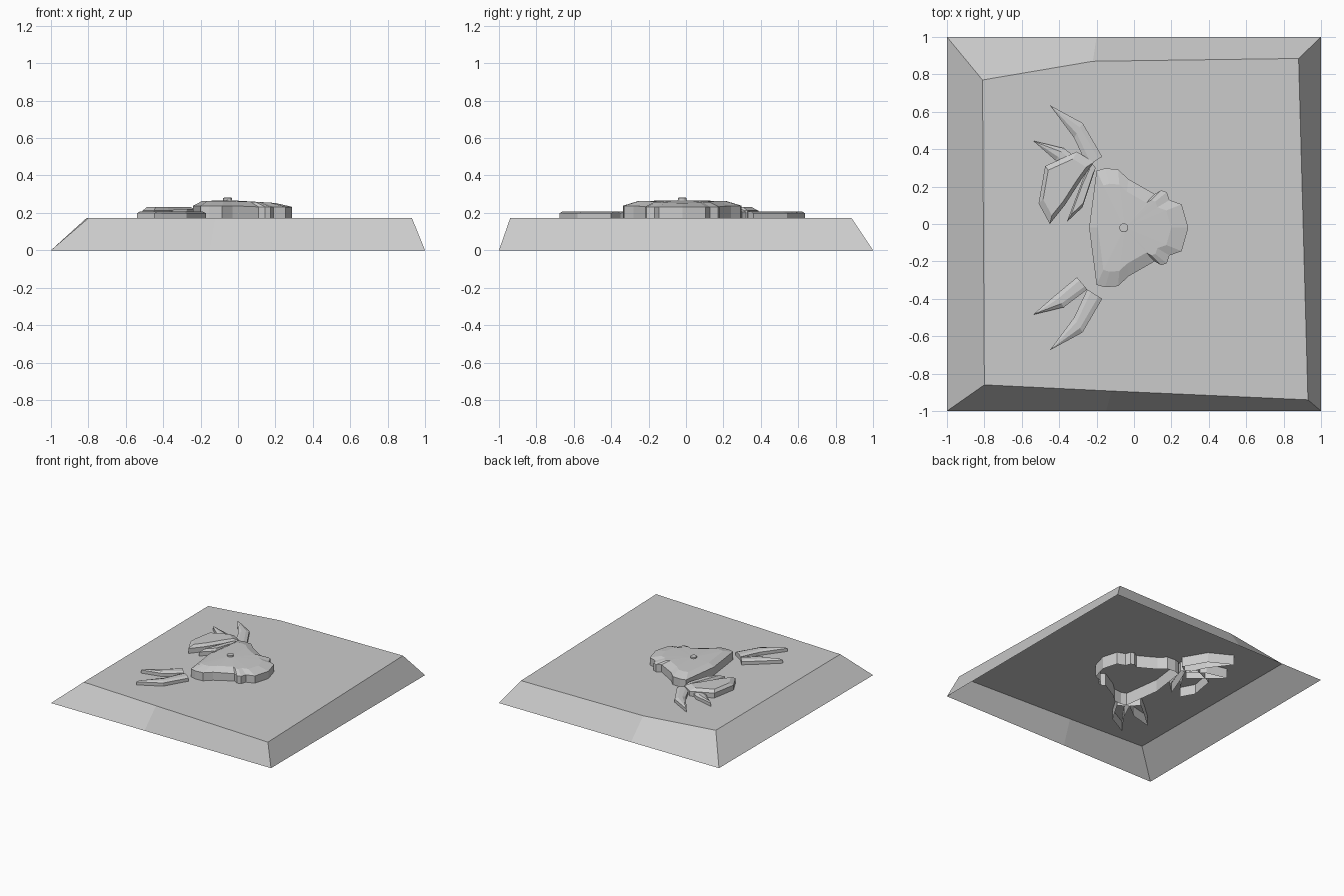
import bpy
import math
from mathutils import Vector

if "Cube" in bpy.data.objects:
    bpy.data.objects.remove(bpy.data.objects["Cube"])

AXIS_Y = -0.02   # symmetry line of the animal


def make(name, verts, faces):
    me = bpy.data.meshes.new(name)
    me.from_pydata([tuple(v) for v in verts], [], faces)
    me.update()
    ob = bpy.data.objects.new(name, me)
    bpy.context.collection.objects.link(ob)
    return ob


def slab(name, rim, top, z_low, peak=None):
    """Open-bottomed wall up to a rim, sloped band to a top loop, then cap or fan."""
    n = len(rim)
    area = sum(rim[i][0] * rim[(i + 1) % n][1] - rim[(i + 1) % n][0] * rim[i][1] for i in range(n))
    if area < 0:
        rim, top = rim[::-1], top[::-1]
    verts = [(p[0], p[1], z_low) for p in rim] + list(rim) + list(top)
    faces = []
    for k in (0, n):
        for i in range(n):
            j = (i + 1) % n
            faces.append((k + i, k + j, k + n + j, k + n + i))
    if peak:
        verts.append(peak)
        faces += [(2 * n + i, 2 * n + (i + 1) % n, 3 * n) for i in range(n)]
    else:
        faces.append(tuple(range(2 * n, 3 * n)))
    return make(name, verts, faces)


def shrink(pts, centre, f, z):
    c = Vector(centre)
    return [((c.lerp(Vector(p[:2]), f)).x, (c.lerp(Vector(p[:2]), f)).y, z) for p in pts]


# Sand base: hollow, irregular top, creased long sides
bottom = [(-1, -1), (-0.15, -1), (1, -1), (1, 1), (-0.2, 1), (-1, 1)]
top = [(-0.8, -0.86), (-0.12, -0.893), (0.93, -0.94), (0.88, 0.885), (-0.22, 0.87), (-0.81, 0.77)]
make("sand_base",
     [(x, y, 0) for x, y in bottom] + [(x, y, 0.172) for x, y in top],
     [(i, (i + 1) % 6, 6 + (i + 1) % 6, 6 + i) for i in range(6)] + [tuple(range(6, 12))])

# Shell: half outline mirrored about the animal's axis
half = [(0.29, 0.0), (0.255, 0.125), (0.19, 0.148), (0.175, 0.19), (0.145, 0.2), (0.11, 0.18),
        (-0.03, 0.26), (-0.085, 0.312), (-0.155, 0.318), (-0.2, 0.305), (-0.24, 0.0)]
outline = [(x, AXIS_Y + y) for x, y in half]
outline += [(x, AXIS_Y - y) for x, y in half[-2:0:-1]]
rim = [(x, y, 0.238 if x < 0.1 else 0.232) for x, y in outline]
inner = [(x, y, 0.263 - 0.05 * max(0, x)) for x, y, z in shrink(outline, (-0.06, AXIS_Y), 0.74, 0)]
slab("shell", rim, inner, 0.07, (-0.05, AXIS_Y, 0.268))

# Small knob on the shell
n = 12
ring = [(-0.055 + 0.024 * math.cos(2 * math.pi * i / n), AXIS_Y + 0.024 * math.sin(2 * math.pi * i / n))
        for i in range(n)]
slab("shell_knob", [(x, y, 0.279) for x, y in ring],
     shrink(ring, (-0.055, AXIS_Y), 0.85, 0.281), 0.25)

# Legs: bent spikes (root, elbow, tip, elbow, root), mirrored
legs = {
    "outer_leg": [(-0.17, -0.4), (-0.275, -0.58), (-0.45, -0.675), (-0.32, -0.5), (-0.25, -0.35)],
    "inner_leg": [(-0.25, -0.35), (-0.375, -0.445), (-0.54, -0.485), (-0.42, -0.38), (-0.305, -0.285)],
}
for name, pts in legs.items():
    for side, s in (("right", 1), ("left", -1)):
        p = [Vector((x, AXIS_Y + s * (y - AXIS_Y), 0.198)) for x, y in pts]
        t = [p[0].lerp(p[4], 0.25), p[1].lerp(p[3], 0.3), p[2].lerp((p[1] + p[3]) / 2, 0.1),
             p[3].lerp(p[1], 0.3), p[4].lerp(p[0], 0.25)]
        for v in t:
            v.z = 0.207
        slab(side + "_" + name, p, t, 0.09)

# Large claw: palm and movable finger
palm = [(-0.45, 0.0), (-0.51, 0.11), (-0.475, 0.31), (-0.305, 0.387), (-0.215, 0.33), (-0.28, 0.24), (-0.37, 0.1)]
slab("claw_palm", [(x, y, 0.212) for x, y in palm],
     shrink(palm, (-0.4, 0.21), 0.78, 0.232), 0.09)
finger = [(-0.36, 0.01), (-0.275, 0.09), (-0.205, 0.3), (-0.23, 0.33), (-0.275, 0.235)]
slab("claw_finger", [(x, y, 0.205) for x, y in finger],
     shrink(finger, (-0.265, 0.17), 0.75, 0.222), 0.09)
